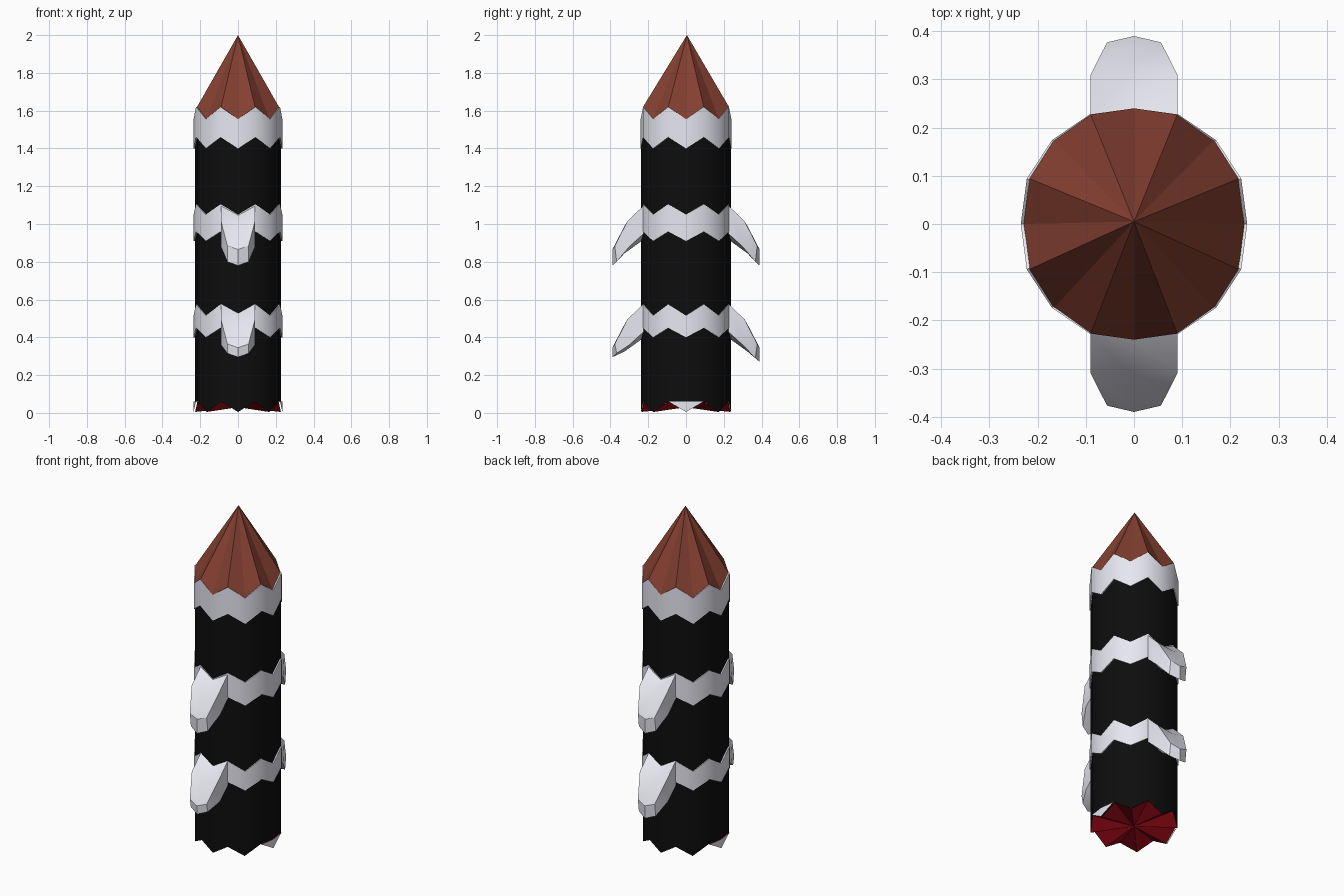
import bpy, math

if "Cube" in bpy.data.objects:
    bpy.data.objects.remove(bpy.data.objects["Cube"])

N = 16


def material(name, r, g, b):
    m = bpy.data.materials.new(name)
    m.diffuse_color = (r, g, b, 1)
    m.use_nodes = True
    m.node_tree.nodes["Principled BSDF"].inputs["Base Color"].default_value = m.diffuse_color
    return m


BROWN = material("brown", 0.23, 0.05, 0.03)
WHITE = material("white", 0.8, 0.8, 0.88)
BLACK = material("black", 0.004, 0.004, 0.004)
RED = material("red", 0.35, 0.003, 0.01)


def make(name, verts, faces, mat, smooth=True):
    me = bpy.data.meshes.new(name)
    me.from_pydata(verts, [], faces)
    me.materials.append(mat)
    ob = bpy.data.objects.new(name, me)
    bpy.context.collection.objects.link(ob)
    bpy.ops.object.select_all(action='DESELECT')
    ob.select_set(True)
    bpy.context.view_layer.objects.active = ob
    bpy.ops.object.mode_set(mode='EDIT')
    bpy.ops.mesh.select_all(action='SELECT')
    bpy.ops.mesh.normals_make_consistent(inside=False)
    bpy.ops.object.mode_set(mode='OBJECT')
    if smooth:
        bpy.ops.object.shade_smooth_by_angle(angle=math.radians(30))
    return ob


def ring(low, high, rx=0.235, ry=0.24):
    """Zigzag ring: even points sit low, odd points sit high."""
    pts = []
    for k in range(N):
        a = 2 * math.pi * k / N
        f = 1.0 if k % 4 == 0 else 1.025
        pts.append((rx * f * math.cos(a), ry * f * math.sin(a),
                    high if k % 2 else low))
    return pts


def bridge(a, b):
    return [(a * N + k, a * N + (k + 1) % N, b * N + (k + 1) % N, b * N + k)
            for k in range(N)]


# Nose cone
make("nose_cone", ring(1.555, 1.62, 0.229) + [(0, 0.005, 2.0)],
     [(k, (k + 1) % N, N) for k in range(N)] + [tuple(range(N))[::-1]],
     BROWN, smooth=False)

# Body, with the bottom edge lifted at the two side teeth
base = ring(0.005, 0.06, 0.228, 0.238)
for k in (0, 8):
    base[k] = (base[k][0], base[k][1], 0.055)
make("body", base + ring(1.54, 1.6, 0.228, 0.238), bridge(0, 1), BLACK)

# Red underside and the pale side teeth
make("underside", ring(0.005, 0.06, 0.227, 0.237) + [(0, 0, 0.03)],
     [((k + 1) % N, k, N) for k in range(N)], RED, smooth=False)
for name, k in (("right_tooth", 0), ("left_tooth", 8)):
    p = ring(0.005, 0.06)
    make(name, [p[k - 1], p[k], p[k + 1], (p[k][0], 0, 0.06)],
         [(0, 1, 3), (3, 1, 2)], WHITE)

# Zigzag bands: (bottom low, bottom high, top low, top high)
bands = {"top_band": (1.40, 1.46, 1.555, 1.62),
         "middle_band": (0.91, 0.96, 1.05, 1.105),
         "lower_band": (0.40, 0.45, 0.515, 0.575)}
for name, (bl, bh, tl, th) in bands.items():
    v = (ring(bl, bh, 0.215, 0.22) + ring(bl, bh)
         + ring(tl, th) + ring(tl, th, 0.215, 0.22))
    make(name, v, bridge(0, 1) + bridge(1, 2) + bridge(2, 3) + bridge(3, 0),
         WHITE)


# Drooping fins: stations of (half width, edge y, mid y,
# outer edge z, outer mid z, inner edge z, inner mid z)
def fin(name, side, dz, tip):
    stations = [(0.09, 0.222, 0.235, 1.10, 1.05, 0.96, 0.91),
                (0.09, 0.31, 0.325, 1.015, 0.99, 0.88, 0.845),
                (0.056, 0.377, 0.39, 0.885, 0.865, 0.80 + tip, 0.78 + tip)]
    v, f = [], []
    for w, ye, ym, oe, om, ie, im in stations:
        v += [(-w, side * ye, oe + dz), (0, side * ym, om + dz),
              (w, side * ye, oe + dz), (w, side * (ye - 0.01), ie + dz),
              (0, side * ym, im + dz), (-w, side * (ye - 0.01), ie + dz)]
    for s in range(2):
        for i in range(6):
            j = (i + 1) % 6
            f.append((s * 6 + i, s * 6 + j, s * 6 + 6 + j, s * 6 + 6 + i))
    f += [(0, 1, 4, 5), (1, 2, 3, 4), (12, 13, 16, 17), (13, 14, 15, 16)]
    make(name, v, f, WHITE)


for label, side in (("front", -1), ("back", 1)):
    fin("upper_" + label + "_fin", side, 0, 0)
    fin("lower_" + label + "_fin", side, -0.52, 0.035 if side < 0 else 0.01)
